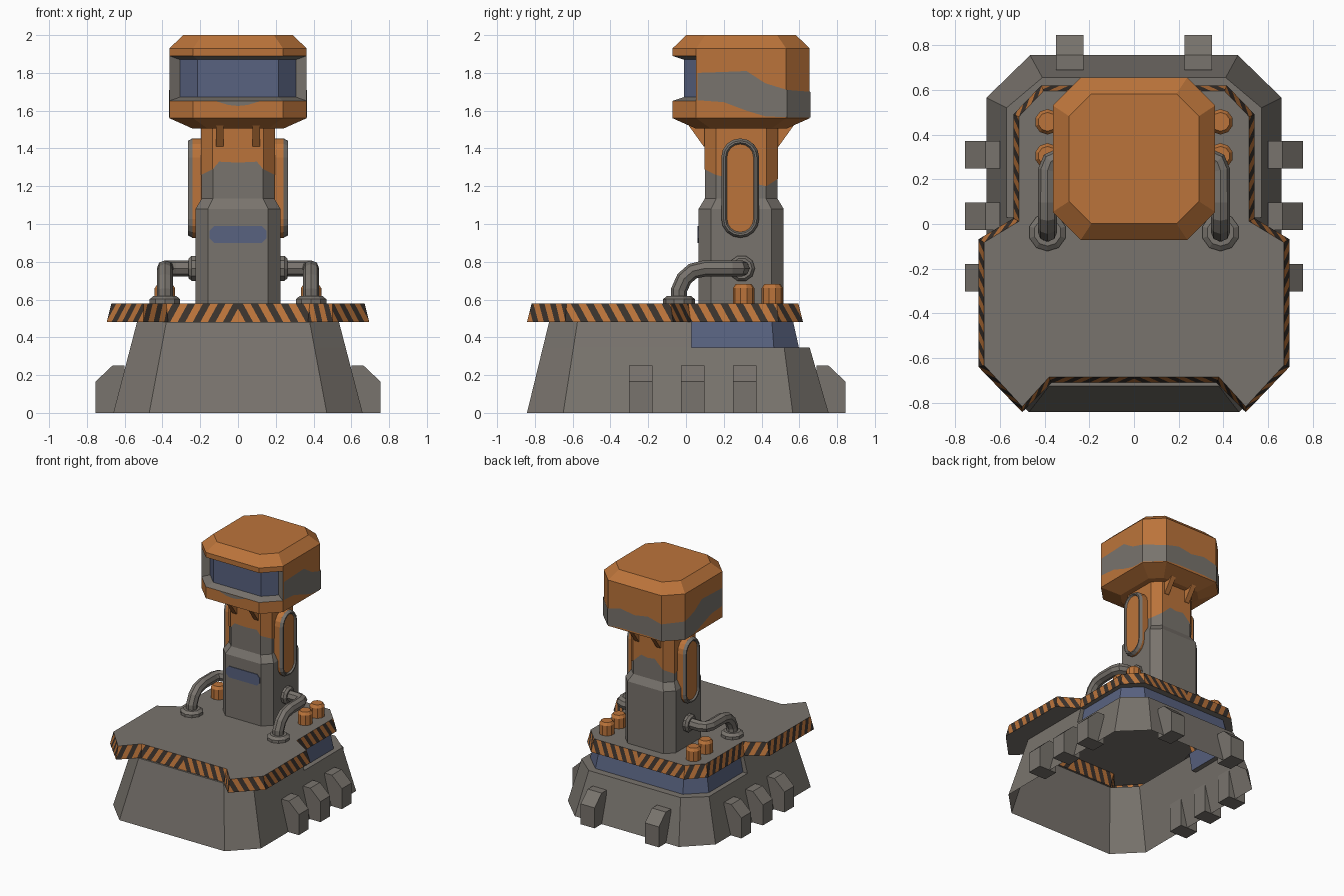
import bpy, bmesh, math
from mathutils import Vector

if "Cube" in bpy.data.objects:
    bpy.data.objects.remove(bpy.data.objects["Cube"])


def material(name, rgb):
    m = bpy.data.materials.new(name)
    m.diffuse_color = (*rgb, 1)
    m.use_nodes = True
    m.node_tree.nodes["Principled BSDF"].inputs["Base Color"].default_value = m.diffuse_color
    return m


MATS = [material("grey metal", (.190, .173, .153)),
        material("orange paint", (.500, .175, .043)),
        material("blue panel", (.098, .122, .215)),
        material("dark stripe", (.042, .032, .026))]
GREY, ORANGE, BLUE, DARK = range(4)
CY = .292                      # column and head centre in y


def finish(bm, name):
    bmesh.ops.remove_doubles(bm, verts=bm.verts, dist=.0003)
    bmesh.ops.recalc_face_normals(bm, faces=bm.faces)
    me = bpy.data.meshes.new(name)
    bm.to_mesh(me)
    bm.free()
    for m in MATS:
        me.materials.append(m)
    ob = bpy.data.objects.new(name, me)
    bpy.context.collection.objects.link(ob)
    return ob


def poly(bm, pts, mat=GREY, mirror=False):
    for s in ((1, -1) if mirror else (1,)):
        unique = list(dict.fromkeys((s * p[0], p[1], p[2]) for p in pts))
        if len(unique) > 2:
            bm.faces.new([bm.verts.new(p) for p in unique]).material_index = mat


def at(pts, z):
    return [(x, y, z) for x, y in pts]


def strip(bm, a, b, mat):
    """Mirrored wall between two half outlines."""
    for i in range(len(a) - 1):
        poly(bm, [a[i], a[i + 1], b[i + 1], b[i]], mat, True)


def octagon(h, c, z):
    k = h - c
    ring = [(-k, -h), (k, -h), (h, -k), (h, k), (k, h), (-k, h), (-h, k), (-h, -k)]
    return [(x, y + CY, z) for x, y in ring]


def loft(bm, rings, mat, caps=True):
    """Skin closed rings; returns the faces as rows."""
    vs = [[bm.verts.new(p) for p in r] for r in rings]
    rows, n = [], len(rings[0])
    for a, b in zip(vs, vs[1:]):
        rows.append([bm.faces.new((a[i], a[(i + 1) % n], b[(i + 1) % n], b[i])) for i in range(n)])
    every = [f for r in rows for f in r]
    if caps:
        every += [bm.faces.new(vs[0][::-1]), bm.faces.new(vs[-1])]
    for f in every:
        f.material_index = mat
    return rows


def turned(name, x, y, profile, sides, mat):
    """Upright turned part from (radius, z) pairs."""
    bm = bmesh.new()
    ang = [2 * math.pi * (i + .5) / sides for i in range(sides)]
    loft(bm, [[(x + r * math.cos(a), y + r * math.sin(a), z) for a in ang] for r, z in profile], mat)
    return finish(bm, name)


# Open-bottomed hull: sloped walls, rear ledge, blue band under the deck
low = [(0, -.842), (.47, -.842), (.66, -.65), (.66, .03), (.66, .565), (.465, .755), (0, .755)]
mid = [(0, -.758), (.405, -.758), (.57, -.596), (.57, .03), (.57, .52), (.41, .655), (0, .655)]
top = [(0, -.725), (.38, -.725), (.535, -.575), (.535, .03)]
blue_low = [(.53, .03), (.53, .465), (.39, .598), (0, .598)]
blue_top = [(.505, .03), (.505, .455), (.38, .568), (0, .568)]
bm = bmesh.new()
strip(bm, at(low, 0), at(mid, .345), GREY)
strip(bm, at(mid[:4], .345), at(top, .48), GREY)
strip(bm, at(mid[3:], .345), at(blue_low, .345), GREY)
strip(bm, at(blue_low, .345), at(blue_top, .48), BLUE)
poly(bm, [(.57, .03, .345), (.53, .03, .345), (.505, .03, .48), (.535, .03, .48)], GREY, True)
finish(bm, "hull")

# Deck plate with flared, diagonally striped rim
rim_low = at([(0, -.71), (.37, -.71), (.5, -.842), (.695, -.64), (.695, -.068),
              (.54, .025), (.54, .49), (.415, .62), (0, .62)], .48)
rim_top = at([(0, -.685), (.38, -.685), (.5, -.817), (.67, -.632), (.67, -.082),
              (.515, .012), (.515, .48), (.405, .595), (0, .595)], .58)
bm = bmesh.new()
poly(bm, rim_top + [(-x, y, z) for x, y, z in rim_top[-2:0:-1]])
inner = at([(0, -.725), (.38, -.725), (.38, -.725), (.535, -.575), (.535, -.07)] + blue_top, .48)
strip(bm, rim_low, inner[:5] + inner[5:], GREY)


def striped_wall(bm, quad, start, width=.04, slant=.55):
    f = bm.faces.new([bm.verts.new(p) for p in quad])
    origin = Vector(quad[0])
    along = Vector(quad[1]) - origin
    length = along.length
    no = along.normalized() + Vector((0, 0, slant))
    value = lambda p: (p - origin).dot(no) + start
    geom = [f] + list(f.edges) + list(f.verts)
    for k in range(int((start - .1) / width) - 1, int((start + length + .15) / width) + 2):
        co = origin + no * ((k * width - start) / no.length_squared)
        geom = bmesh.ops.bisect_plane(bm, geom=geom, plane_co=co, plane_no=no, dist=1e-6)['geom']
    for g in geom:
        if isinstance(g, bmesh.types.BMFace):
            odd = math.floor(value(g.calc_center_median()) / width) % 2
            g.material_index = DARK if odd else ORANGE
    return start + length


for s in (1, -1):
    run = 0
    flip = lambda p: (s * p[0], p[1], p[2])
    for i in range(len(rim_low) - 1):
        quad = [rim_low[i], rim_low[i + 1], rim_top[i + 1], rim_top[i]]
        run = striped_wall(bm, [flip(p) for p in quad], run)
finish(bm, "striped_deck")

# Foot clamps: one profile, placed on both sides and at the back
clamp = [(.60, 0), (.755, 0), (.755, .165), (.665, .25), (.60, .25)]


def make_clamp(name, place):
    bm = bmesh.new()
    loft(bm, [[place(d, z, w) for d, z in clamp] for w in (-.062, .062)], GREY)
    finish(bm, name)


for s in (1, -1):
    for y in (-.24, .035, .31):
        make_clamp("side_clamp", lambda d, z, w: (s * d, y + w, z))
    make_clamp("rear_clamp", lambda d, z, w: (s * .287 + w, d + .09, z))

# Column
bm = bmesh.new()
loft(bm, [octagon(.225, .065, .57), octagon(.225, .065, 1.08),
          octagon(.192, .06, 1.135), octagon(.192, .06, 1.52)], GREY)
finish(bm, "column")


def paint_band(name, pts, mat):
    """Mirrored thin paint layer from (x, y, low z, high z) points."""
    bm = bmesh.new()
    strip(bm, [(x, y, a) for x, y, a, b in pts], [(x, y, b) for x, y, a, b in pts], mat)
    finish(bm, name)


f, b = CY - .195, CY + .195
paint_band("column_paint", [(0, f, 1.325, 1.51), (.10, f, 1.33, 1.51), (.134, f, 1.29, 1.51),
                            (.195, CY - .134, 1.26, 1.51), (.195, CY + .134, 1.2, 1.51),
                            (.134, b, 1.24, 1.51), (.06, b, 1.31, 1.51), (0, b, 1.30, 1.51)], ORANGE)

# Blue slot on the column front
bm = bmesh.new()
slot = [(-.15, .925), (-.125, .9), (.125, .9), (.15, .925),
        (.15, .965), (.125, .99), (-.125, .99), (-.15, .965)]
loft(bm, [[(x, y, z) for x, z in slot] for y in (.068, .062)], BLUE)
finish(bm, "front_slot")

# Head with recessed wrap-round visor
bm = bmesh.new()
rows = loft(bm, [octagon(.24, .08, 1.505), octagon(.363, .125, 1.56), octagon(.363, .125, 1.652),
                 octagon(.363, .125, 1.89), octagon(.363, .125, 1.93), octagon(.29, .1, 2.0)], ORANGE)
bm.normal_update()
visor = [rows[2][i] for i in (7, 0, 1)]
ring = bmesh.ops.inset_region(bm, faces=visor, thickness=.02, depth=-.06, use_even_offset=True)['faces']
for face in ring:
    face.material_index = GREY
for face in visor:
    face.material_index = BLUE
finish(bm, "head")

# Worn grey band round the head and chip below the visor
e, r = .366, CY + .366
paint_band("head_band", [(e, .062, 1.655, 1.80), (e, .2, 1.645, 1.805), (e, .32, 1.60, 1.81),
                         (e, .42, 1.57, 1.745), (e, .535, 1.565, 1.71), (.24, r, 1.565, 1.70),
                         (.12, r, 1.575, 1.73), (0, r, 1.575, 1.71)], GREY)
paint_band("visor_chip", [(0, CY - .366, 1.625, 1.652), (.05, CY - .366, 1.63, 1.652),
                          (.11, CY - .366, 1.648, 1.652)], GREY)

# Triangular brackets under the head, front and back
for s in (1, -1):
    for d in (1, -1):
        bm = bmesh.new()
        tri = [(.18, 1.41), (.198, 1.41), (.295, 1.545), (.18, 1.545)]
        loft(bm, [[(s * .097 + w, CY + d * y, z) for y, z in tri] for w in (-.02, .02)], ORANGE)
        finish(bm, "head_bracket")


def stadium(x, r):
    pts = []
    for zc, a0 in ((1.353, 0), (1.027, math.pi)):
        pts += [(x, CY - .005 + r * math.cos(a0 + math.pi * i / 8),
                 zc + r * math.sin(a0 + math.pi * i / 8)) for i in range(9)]
    return pts


# Per side: pod, pipe, flanges and orange caps
for s in (1, -1):
    bm = bmesh.new()
    rows = loft(bm, [stadium(s * x, q) for x, q in
                     ((.17, .1), (.242, .1), (.264, .088), (.264, .078), (.252, .07))], ORANGE)
    for row in rows[1:]:
        for face in row:
            face.material_index = GREY
    finish(bm, "side_pod")

    cu = bpy.data.curves.new("pipe", 'CURVE')
    cu.dimensions = '3D'
    cu.bevel_depth = .043
    cu.bevel_resolution = 2
    path = [(.387, -.037, .58), (.387, -.037, .65), (.387, -.01, .71), (.387, .035, .75),
            (.387, .1, .765), (.387, .24, .765), (.372, .28, .765), (.335, .295, .765), (.2, .295, .765)]
    sp = cu.splines.new('POLY')
    sp.points.add(len(path) - 1)
    for p, (x, y, z) in zip(sp.points, path):
        p.co = (s * x, y, z, 1)
    sp.use_smooth = False
    cu.materials.append(MATS[GREY])
    ob = bpy.data.objects.new("pipe", cu)
    bpy.context.collection.objects.link(ob)

    turned("pipe_foot", s * .387, -.037, [(.085, .575), (.085, .602), (.062, .62)], 10, GREY)
    fl = turned("pipe_collar", 0, 0, [(.07, .21), (.07, .245), (.055, .262)], 10, GREY)
    fl.rotation_euler = (0, s * math.pi / 2, 0)
    fl.location = (0, .295, .765)
    for y in (.305, .457):
        turned("orange_cap", s * .387, y, [(.057, .575), (.057, .66), (.042, .682)], 10, ORANGE)
